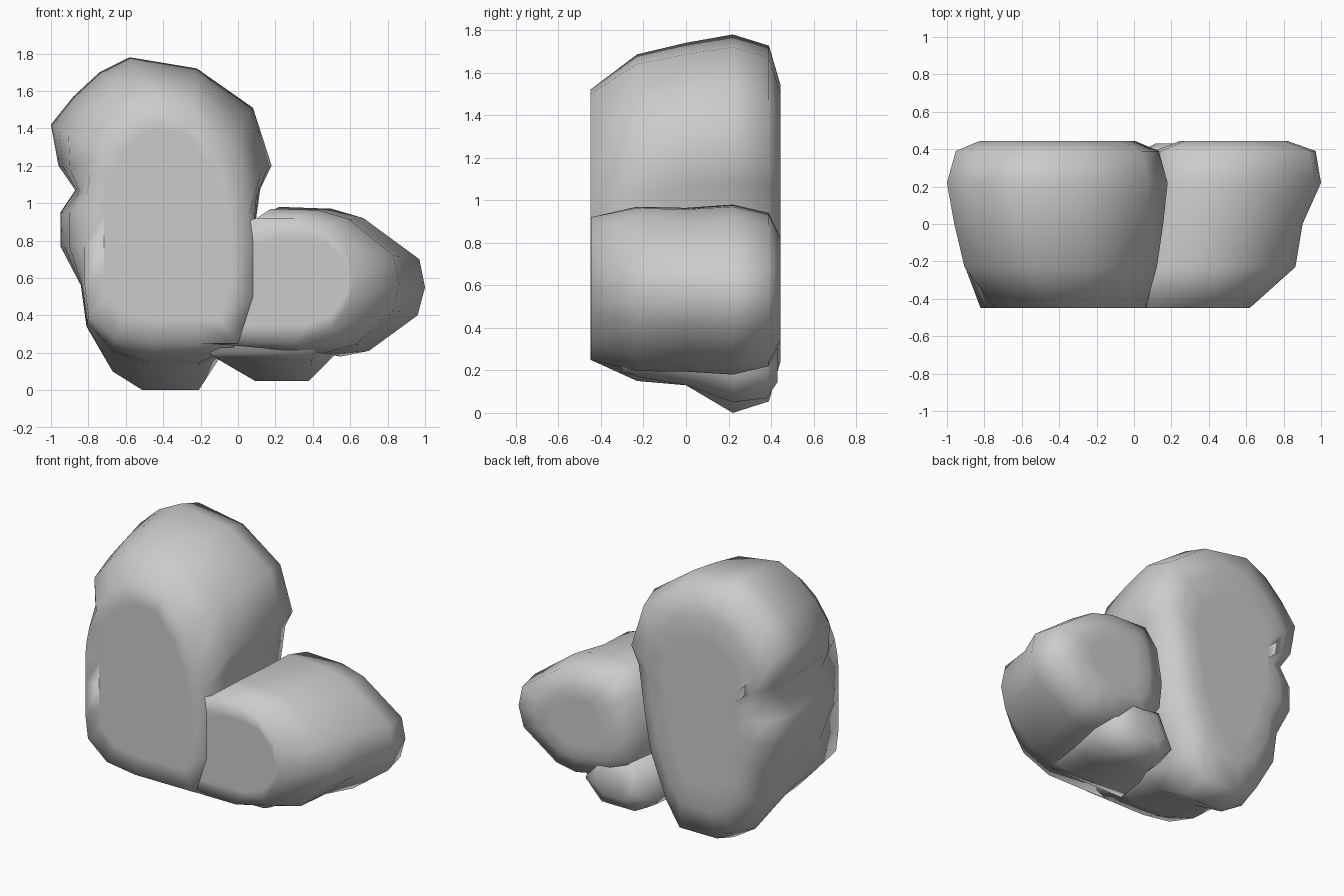
import bpy, bmesh


def lobe(name, front, wide, centre, rings):
    """Loft along y. Each ring: y, blend front->wide, blend for low points, x scale, z scale."""
    bm = bmesh.new()
    loops = []
    for y, blend, low, sx, sz in rings:
        loop = []
        for (ax, az), (bx, bz) in zip(front, wide):
            t = low if bz < 0.2 else blend
            x, z = ax + (bx - ax) * t, az + (bz - az) * t
            loop.append(bm.verts.new((centre[0] + (x - centre[0]) * sx, y,
                                      centre[1] + (z - centre[1]) * sz)))
        loops.append(loop)
    n = len(front)
    for a, b in zip(loops, loops[1:]):
        for i in range(n):
            j = (i + 1) % n
            bm.faces.new((a[i], a[j], b[j], b[i]))
    # flat end caps
    bm.faces.new(loops[0][::-1])
    bm.faces.new(loops[-1])
    bmesh.ops.triangulate(bm, faces=[f for f in bm.faces if len(f.verts) > 4])
    bmesh.ops.recalc_face_normals(bm, faces=bm.faces)
    for f in bm.faces:
        f.smooth = True
    me = bpy.data.meshes.new(name)
    bm.to_mesh(me)
    bm.free()
    ob = bpy.data.objects.new(name, me)
    bpy.context.collection.objects.link(ob)
    return ob


# tall left lobe, pinched at mid height
tall_front = [(-.45, .25), (-.2, .25), (0, .25), (.08, .5), (.08, .8), (.06, .95), (.02, 1.08),
              (-.08, 1.3), (-.25, 1.5), (-.45, 1.52), (-.55, 1.48), (-.65, 1.4), (-.74, 1.27),
              (-.79, 1.15), (-.81, 1.05), (-.82, .95), (-.82, .77), (-.82, .56), (-.8, .4), (-.66, .28)]
tall_wide = [(-.51, 0), (-.21, 0), (-.1, .17), (.03, .5), (.08, .8), (.12, 1.08), (.18, 1.2),
             (.08, 1.51), (-.22, 1.72), (-.58, 1.78), (-.74, 1.7), (-.88, 1.57), (-1, 1.42),
             (-.96, 1.2), (-.87, 1.07), (-.95, .95), (-.95, .77), (-.84, .56), (-.81, .34), (-.67, .1)]
lobe("tall_lobe", tall_front, tall_wide, (-.41, .9), [
    (-.45, 0, 0, .75, .8), (-.45, 0, 0, 1, 1), (-.23, .64, .4, 1, 1), (0, .85, .48, 1, 1),
    (.22, 1, 1, 1, 1), (.39, 1, 1, .92, .94), (.445, 1, 1, .7, .73), (.445, 1, 1, .5, .55)])

# low lobe reaching out to the right
side_front = [(-.15, .25), (.3, .25), (.5, .33), (.6, .48), (.62, .6), (.58, .75), (.45, .88),
              (.3, .92), (.1, .92), (-.12, .85), (-.15, .6), (-.15, .4)]
side_wide = [(.2, .25), (.55, .18), (.7, .21), (.96, .4), (1, .55), (.97, .7), (.67, .92),
             (.5, .97), (.22, .98), (.12, .85), (.08, .6), (.1, .4)]
lobe("side_lobe", side_front, side_wide, (.52, .58), [
    (-.448, 0, 0, .7, .7), (-.448, 0, 0, 1, 1), (-.23, .64, .6, 1, 1.03), (0, .74, .8, 1, 1),
    (.22, 1, 1, 1, 1), (.39, 1, 1, .94, .9), (.445, 1, 1, .62, .6), (.445, 1, 1, .4, .4)])

# small bump under the side lobe
bump_front = [(-.15, .19), (.4, .19), (.5, .3), (.4, .5), (0, .5), (-.15, .4)]
bump_wide = [(.09, .05), (.38, .05), (.52, .19), (.45, .4), (.1, .4), (-.02, .16)]
lobe("under_bump", bump_front, bump_wide, (.25, .24), [
    (-.3, 0, 0, 1, .9), (-.22, .1, .15, 1, 1), (0, .5, .42, 1, 1),
    (.22, 1, 1, 1, 1), (.38, 1, 1, .85, .9), (.43, 1, 1, .5, .5)])
